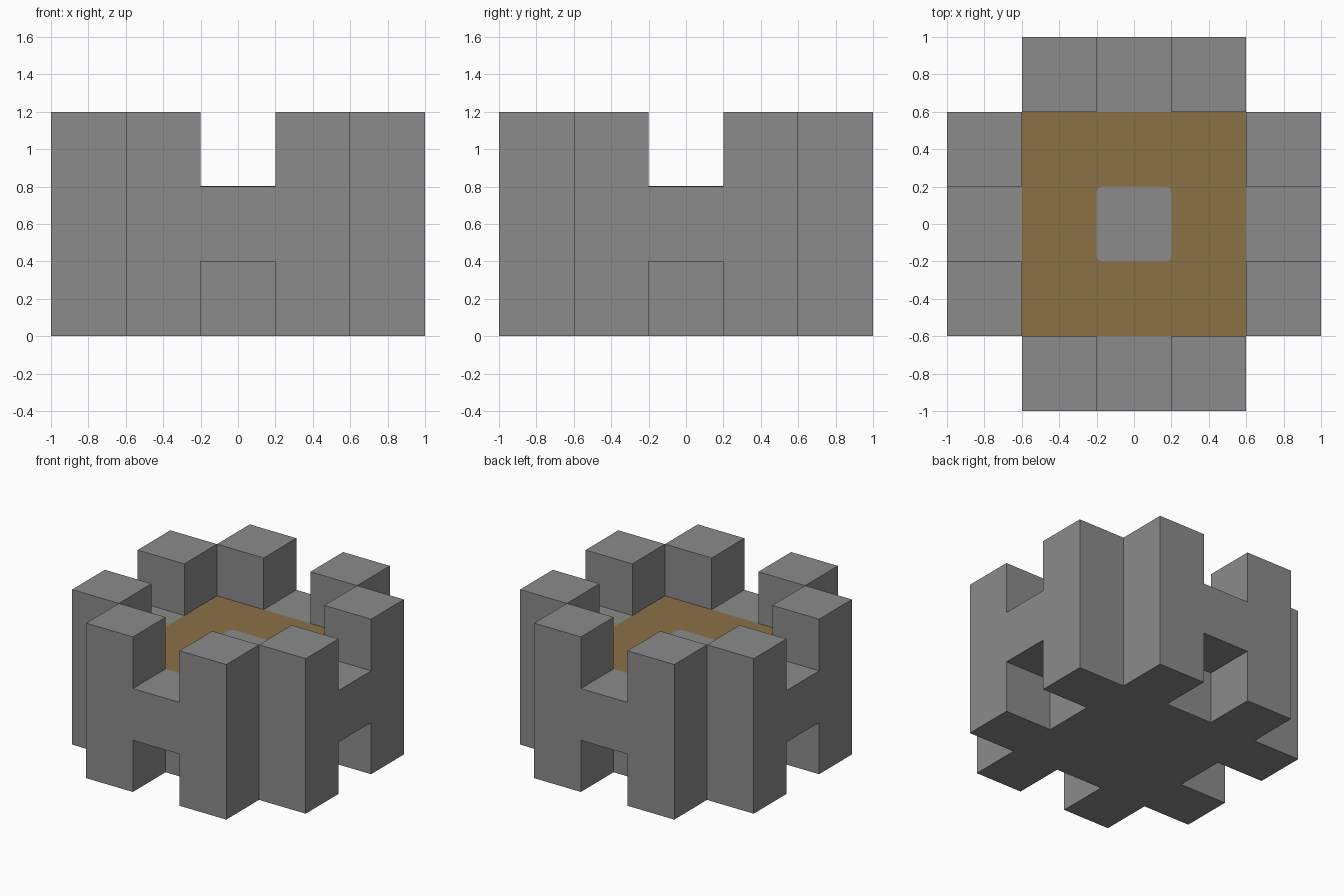
import bpy
import bmesh
from math import cos, sin, pi
from mathutils import Matrix

if "Cube" in bpy.data.objects:
    bpy.data.objects.remove(bpy.data.objects["Cube"], do_unlink=True)


def material(name, color):
    mat = bpy.data.materials.new(name)
    mat.use_nodes = True
    mat.diffuse_color = (*color, 1)
    mat.node_tree.nodes["Principled BSDF"].inputs["Base Color"].default_value = (*color, 1)
    return mat


stone = material("stone grey", (0.26, 0.26, 0.26))
earth = material("earth brown", (0.26, 0.165, 0.06))

U = 0.4          # one block of the design
HALF = 1.5 * U   # half width of the core and of each wall


def prism(name, points, direction, mats):
    """Extrude a flat outline along a direction into a closed solid."""
    bm = bmesh.new()
    face = bm.faces.new([bm.verts.new(p) for p in points])
    new = bmesh.ops.extrude_face_region(bm, geom=[face])["geom"]
    verts = [g for g in new if isinstance(g, bmesh.types.BMVert)]
    bmesh.ops.translate(bm, verts=verts, vec=direction)
    bmesh.ops.recalc_face_normals(bm, faces=bm.faces)
    mesh = bpy.data.meshes.new(name)
    bm.to_mesh(mesh)
    bm.free()
    for mat in mats:
        mesh.materials.append(mat)
    obj = bpy.data.objects.new(name, mesh)
    bpy.context.collection.objects.link(obj)
    return obj


# Central core with a brown courtyard floor on top
square = [(-HALF, -HALF, 0), (HALF, -HALF, 0), (HALF, HALF, 0), (-HALF, HALF, 0)]
core = prism("core", square, (0, 0, 2 * U), [stone, earth])
for poly in core.data.polygons:
    poly.material_index = int(poly.normal.z > 0.5)

# Rounded grey slab flush in the middle of the courtyard
r = 0.03
slab = []
for quarter in range(4):
    mid = (quarter + 0.5) * pi / 2
    cx = (U / 2 - r) * (1 if cos(mid) > 0 else -1)
    cy = (U / 2 - r) * (1 if sin(mid) > 0 else -1)
    for step in range(5):
        a = (quarter + step / 4) * pi / 2
        slab.append((cx + r * cos(a), cy + r * sin(a), 2 * U - 0.002))
prism("centre_slab", slab, (0, 0, 0.004), [stone])

# Four H-shaped walls: two towers joined by a bridge, one wall per side
right_half = [(U / 2, 0), (HALF, 0), (HALF, 3 * U), (U / 2, 3 * U), (U / 2, 2 * U)]
outline = [(U / 2, U)] + right_half
outline += [(-x, z) for x, z in reversed(outline)]
for i, side in enumerate(("front", "left", "back", "right")):
    wall = prism(side + "_wall", [(x, -HALF, z) for x, z in outline], (0, -U, 0), [stone])
    wall.data.transform(Matrix.Rotation(i * pi / 2, 4, "Z"))
